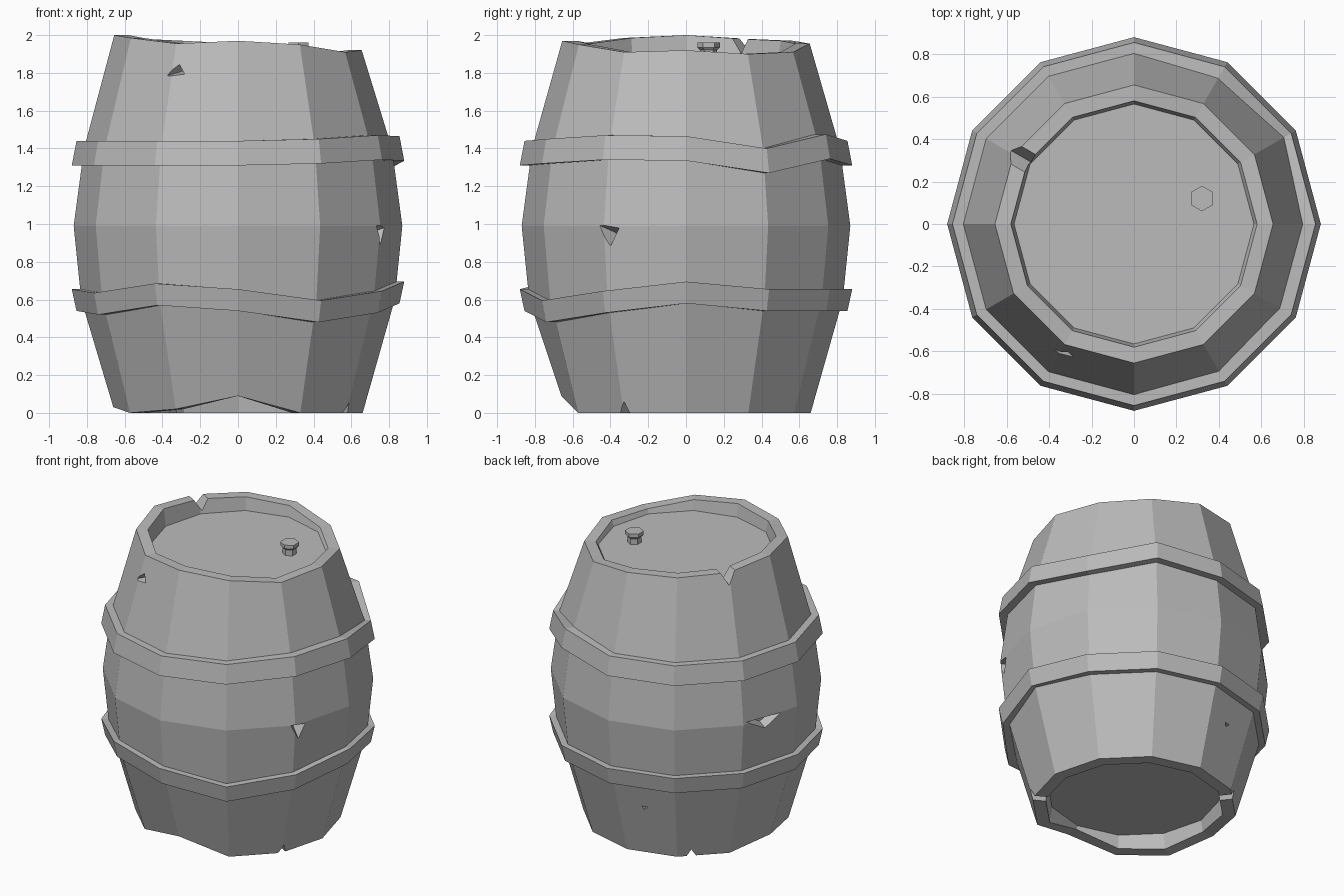
import bpy, bmesh
from math import radians, cos, sin
from mathutils import Vector

if "Cube" in bpy.data.objects:
    bpy.data.objects.remove(bpy.data.objects["Cube"])

SIDES = 12
GREY = (0.5, 0.5, 0.5, 1)
grey = bpy.data.materials.new("worn_grey")
grey.use_nodes = True
grey.diffuse_color = GREY
grey.node_tree.nodes["Principled BSDF"].inputs["Base Color"].default_value = GREY


def polar(r, degrees, z):
    a = radians(degrees)
    return Vector((r * cos(a), r * sin(a), z))


def finish(name, bm):
    bmesh.ops.recalc_face_normals(bm, faces=bm.faces)
    mesh = bpy.data.meshes.new(name)
    bm.to_mesh(mesh)
    bm.free()
    mesh.materials.append(grey)
    obj = bpy.data.objects.new(name, mesh)
    bpy.context.collection.objects.link(obj)
    return obj


def loft(name, rings, closed=False, sides=SIDES, centre=(0, 0)):
    """Each ring is a radius, a height and optional height offsets by angle."""
    bm = bmesh.new()
    loops = []
    for r, z, lift in rings:
        loop = []
        for i in range(sides):
            angle = i * 360 / sides
            p = polar(r, angle, z + lift.get(angle, 0))
            loop.append(bm.verts.new(p + Vector((*centre, 0))))
        loops.append(loop)
    pairs = list(zip(loops, loops[1:]))
    if closed:
        pairs.append((loops[-1], loops[0]))
    else:
        bm.faces.new(loops[0])
        bm.faces.new(loops[-1])
    for low, high in pairs:
        for i in range(sides):
            j = (i + 1) % sides
            bm.faces.new((low[i], low[j], high[j], high[i]))
    return finish(name, bm)


def chip(target, angle, r_in, r_out, points, taper):
    """Cut a wedge; points are sideways offset and height, tapering inward."""
    out = polar(1, angle, 0)
    side = polar(1, angle + 90, 0)
    mid_z = sum(z for t, z in points) / len(points)
    bm = bmesh.new()
    for r, k in ((r_in, taper), (r_out, 1)):
        for t, z in points:
            height = mid_z + (z - mid_z) * k
            bm.verts.new(out * r + side * t * k + Vector((0, 0, height)))
    bmesh.ops.convex_hull(bm, input=bm.verts)
    cutter = finish("chip_cutter", bm)
    cutter.hide_render = True
    mod = target.modifiers.new("chip", "BOOLEAN")
    mod.operation = "DIFFERENCE"
    mod.solver = "EXACT"
    mod.object = cutter
    bpy.context.view_layer.objects.active = target
    bpy.ops.object.modifier_apply(modifier=mod.name)
    bpy.data.objects.remove(cutter)


# Barrel body with uneven rims and recessed ends
top = {0: -.08, 30: -.1, 60: -.09, 90: -.045, 120: -.03, 150: -.02,
       210: -.015, 240: -.045, 270: -.03, 300: -.05, 330: -.09}
bottom = {180: .03, 240: .02, 270: .09}
flat = {}
body = loft("barrel_body", [
    (.56, .11, flat), (.575, 0, bottom), (.66, 0, bottom), (.83, .6, flat),
    (.87, .99, flat), (.815, 1.4, flat), (.655, 2, top), (.58, 2, top),
    (.565, 1.88, flat)])

# Notches through the rims
chip(body, 150, .5, .8, [(-.09, 2.05), (.09, 2.05), (-.01, 1.9)], 1)
chip(body, 330, .5, .8, [(-.05, -.05), (.05, -.05), (.01, .06)], 1)
chip(body, 128, .5, .8, [(-.06, -.05), (.06, -.05), (0, .05)], 1)

# Gouges in the staves
chip(body, 162, .78, .9, [(-.22, 1.02), (.22, 1.0), (.01, .88)], .3)
chip(body, 332, .78, .88, [(-.07, 1.0), (.07, .99), (0, .86)], .1)
chip(body, 242, .63, .74, [(-.09, 1.77), (.02, 1.88), (.08, 1.78)], .1)
chip(body, 104, .71, .8, [(-.05, .39), (.06, .38), (-.02, .31)], .1)

# Bent hoops
upper = {300: .01, 330: .03, 0: .025, 30: -.04, 60: .035}
lower = {210: -.02, 240: .03, 300: -.06, 330: -.01, 0: .04}
loft("upper_hoop", [(.81, 1.31, upper), (.88, 1.31, upper),
                    (.855, 1.44, upper), (.785, 1.44, upper)], closed=True)
loft("lower_hoop", [(.785, .54, lower), (.855, .54, lower),
                    (.88, .655, lower), (.81, .655, lower)], closed=True)

# Plug on the lid, turned to point along y
plug = loft("lid_plug", [(.045, 1.87, flat), (.045, 1.92, flat),
                         (.06, 1.935, flat), (.06, 1.96, flat)], sides=6)
plug.rotation_euler.z = radians(30)
plug.location = (.32, .12, 0)
